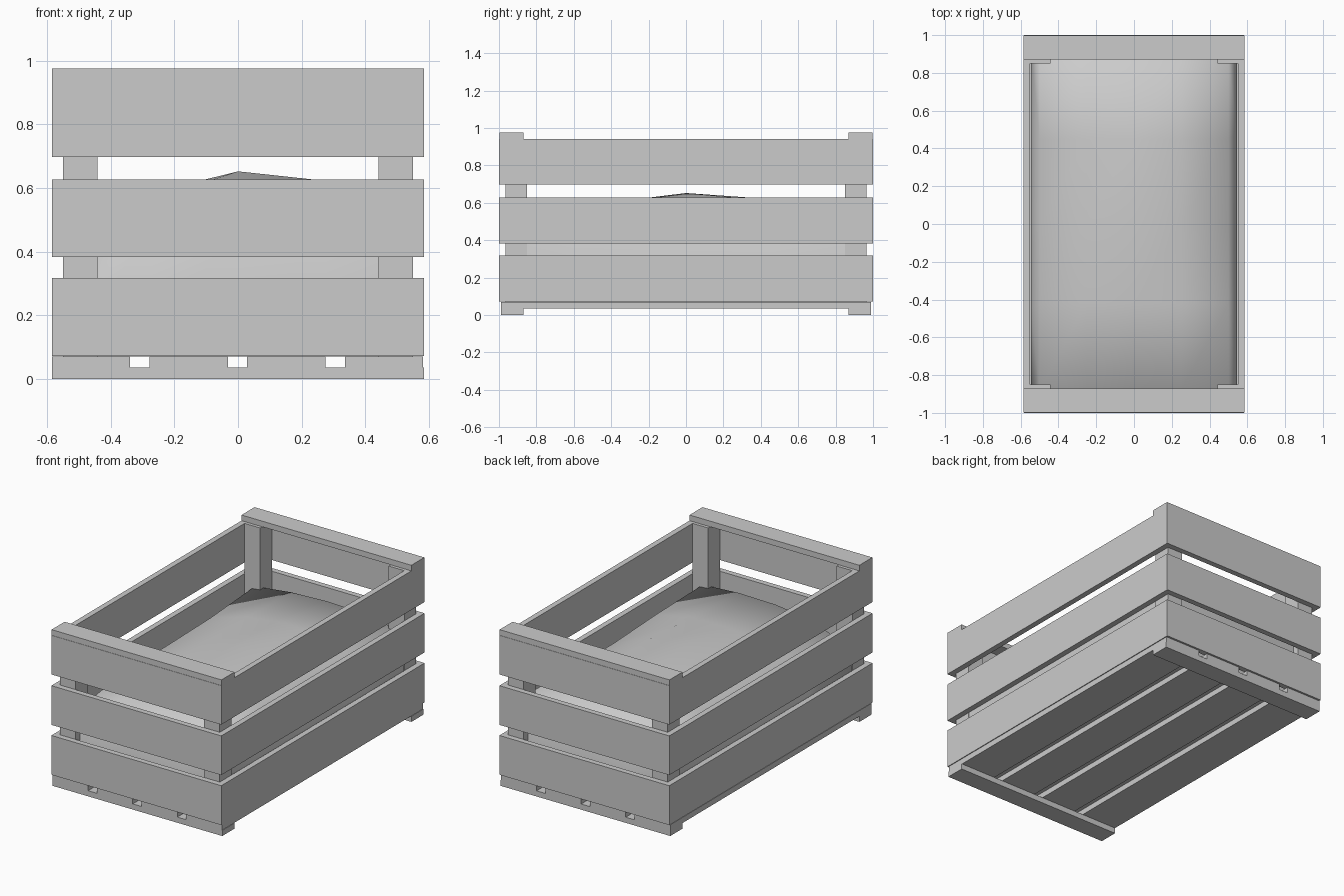
import bpy
import bmesh

old = bpy.data.objects.get("Cube")
if old:
    bpy.data.objects.remove(old, do_unlink=True)

GREY = (0.6, 0.6, 0.6, 1.0)
mat = bpy.data.materials.new("plain_grey")
mat.use_nodes = True
mat.diffuse_color = GREY
mat.node_tree.nodes["Principled BSDF"].inputs["Base Color"].default_value = GREY


def add_object(name, bm):
    bmesh.ops.recalc_face_normals(bm, faces=bm.faces)
    mesh = bpy.data.meshes.new(name)
    bm.to_mesh(mesh)
    bm.free()
    mesh.materials.append(mat)
    obj = bpy.data.objects.new(name, mesh)
    bpy.context.collection.objects.link(obj)
    return obj


def board(name, x, y, z):
    """Box given by its (low, high) range on each axis."""
    bm = bmesh.new()
    bmesh.ops.create_cube(bm, size=1)
    for v in bm.verts:
        for i, (low, high) in enumerate((x, y, z)):
            v.co[i] = high if v.co[i] > 0 else low
    return add_object(name, bm)


def span(sign, a, b):
    return tuple(sorted((sign * a, sign * b)))


HALF_W = 0.585
FLOOR, RIM = 0.07, 0.94
LEVELS = {"lower": (0.072, 0.317), "middle": (0.383, 0.627), "upper": (0.697, RIM)}

# Foot rails, top caps and slatted end walls
for end, s in (("front", -1), ("back", 1)):
    board(end + "_foot_rail", (-HALF_W, HALF_W), span(s, 0.87, 0.99), (0, 0.035))
    board(end + "_top_cap", (-HALF_W, HALF_W), span(s, 0.87, 0.998), (RIM, 0.975))
    for level, z in LEVELS.items():
        board(f"{end}_{level}_slat", (-0.582, 0.582), span(s, 0.965, 1), z)

# Long side slats and corner posts
for side, s in (("left", 1), ("right", -1)):
    for level, z in LEVELS.items():
        board(f"{side}_{level}_slat", span(s, 0.55, HALF_W), (-0.998, 0.998), z)
    for end, t in (("front", -1), ("back", 1)):
        board(f"{end}_{side}_post", span(s, 0.442, 0.55), span(t, 0.85, 0.965), (FLOOR, RIM))

# Floor boards with gaps between them
for i in range(4):
    x = -HALF_W + i * 0.307
    board(f"floor_board_{i + 1}", (x, x + 0.246), (-0.99, 0.99), (0.035, FLOOR))

# Heaped contents: top surface heights, rows run front to back
XS = (-0.5, -0.25, 0, 0.25, 0.5)
YS = (-0.88, -0.42, 0, 0.45, 0.88)
HEIGHTS = (
    (0.44, 0.54, 0.57, 0.575, 0.56),
    (0.51, 0.57, 0.60, 0.60, 0.55),
    (0.51, 0.59, 0.652, 0.625, 0.53),
    (0.52, 0.59, 0.62, 0.61, 0.53),
    (0.55, 0.58, 0.59, 0.58, 0.54),
)
bm = bmesh.new()
grid = [[bm.verts.new((x, y, h)) for x, h in zip(XS, row)] for y, row in zip(YS, HEIGHTS)]
for j in range(len(YS) - 1):
    for i in range(len(XS) - 1):
        bm.faces.new((grid[j][i], grid[j][i + 1], grid[j + 1][i + 1], grid[j + 1][i]))


def extrude_rim(edges):
    geom = bmesh.ops.extrude_edge_only(bm, edges=edges)["geom"]
    verts = [g for g in geom if isinstance(g, bmesh.types.BMVert)]
    return verts, [e for e in bm.edges if e.is_boundary]


# Rounded shoulder, then straight sides down to the floor
verts, rim = extrude_rim([e for e in bm.edges if e.is_boundary])
for v in verts:
    v.co.x *= 1.09
    v.co.y *= 1.05
    v.co.z -= 0.06
verts, rim = extrude_rim(rim)
for v in verts:
    v.co.z = FLOOR
bmesh.ops.contextual_create(bm, geom=rim)
heap = add_object("heaped_contents", bm)

bpy.ops.object.select_all(action="DESELECT")
heap.select_set(True)
bpy.context.view_layer.objects.active = heap
bpy.ops.object.shade_smooth_by_angle(angle=1.1)
